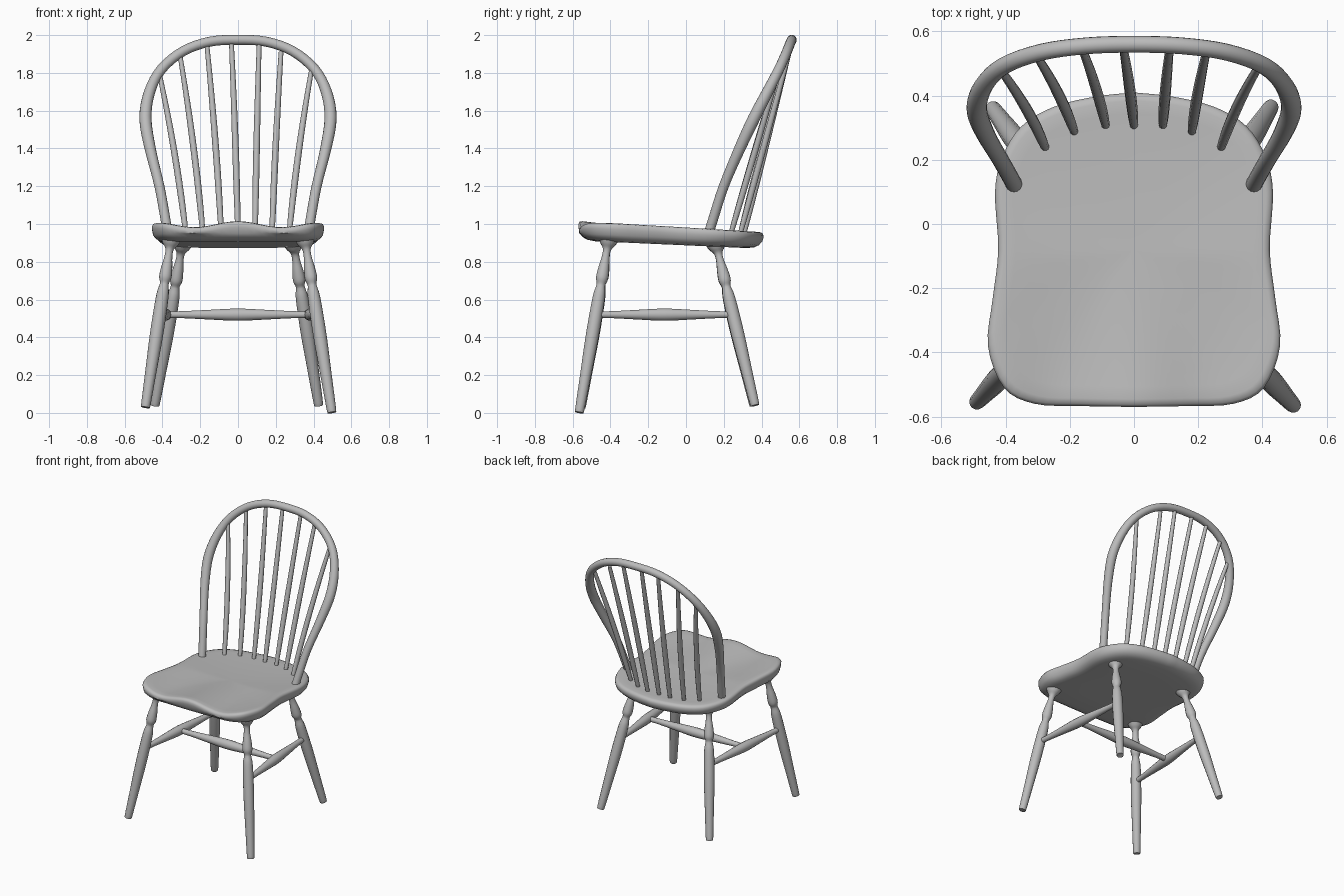
import bpy, bmesh, math
from mathutils import Vector

cube = bpy.data.objects.get("Cube")
if cube:
    bpy.data.objects.remove(cube)

GREY = (0.5, 0.5, 0.5, 1)
mat = bpy.data.materials.new("plain grey")
mat.use_nodes = True
mat.diffuse_color = GREY
bsdf = mat.node_tree.nodes["Principled BSDF"]
bsdf.inputs["Base Color"].default_value = GREY
bsdf.inputs["Roughness"].default_value = 0.6


def spline(pts, steps):
    """Smooth curve through points (Catmull-Rom)."""
    p = [Vector(q) for q in pts]
    p = [2 * p[0] - p[1]] + p + [2 * p[-1] - p[-2]]
    out = []
    for a, b, c, d in zip(p, p[1:], p[2:], p[3:]):
        for i in range(steps):
            t = i / steps
            out.append(0.5 * (2 * b + (c - a) * t + (2 * a - 5 * b + 4 * c - d) * t * t
                              + (3 * b - a - 3 * c + d) * t ** 3))
    return out + [p[-2]]


def loft(name, rings, angle=50):
    """Skin closed rings of points and cap both ends."""
    bm = bmesh.new()
    rows = [[bm.verts.new(v) for v in ring] for ring in rings]
    n = len(rows[0])
    for a, b in zip(rows, rows[1:]):
        for i in range(n):
            j = (i + 1) % n
            bm.faces.new((a[i], a[j], b[j], b[i]))
    bm.faces.new(rows[0])
    bm.faces.new(rows[-1])
    bmesh.ops.recalc_face_normals(bm, faces=bm.faces[:])
    me = bpy.data.meshes.new(name)
    bm.to_mesh(me)
    bm.free()
    me.materials.append(mat)
    ob = bpy.data.objects.new(name, me)
    bpy.context.collection.objects.link(ob)
    bpy.ops.object.select_all(action='DESELECT')
    ob.select_set(True)
    bpy.context.view_layer.objects.active = ob
    bpy.ops.object.shade_smooth_by_angle(angle=math.radians(angle))
    return ob


def tube(name, path, radii, ref, sides=14):
    """Round section swept along a path with a radius at each point."""
    rings = []
    for i, p in enumerate(path):
        t = (path[min(i + 1, len(path) - 1)] - path[max(i - 1, 0)]).normalized()
        u = t.cross(Vector(ref)).normalized()
        v = t.cross(u)
        rings.append([p + radii[i] * (math.cos(a) * u + math.sin(a) * v)
                      for a in (math.tau * k / sides for k in range(sides))])
    return loft(name, rings)


def turned(name, start, end, profile, ref):
    """Straight turned rod; profile holds (fraction along, radius)."""
    a, b = Vector(start), Vector(end)
    prof = spline([(t, r, 0) for t, r in profile], 4)
    return tube(name, [a.lerp(b, q.x) for q in prof], [q.y for q in prof], ref)


# Saddle seat: scaled outline rings over a dished top and bevelled underside
half = [(0, -0.57, 0), (0.17, -0.567, 0), (0.31, -0.56, 0), (0.405, -0.51, 0), (0.455, -0.38, 0),
        (0.44, -0.23, 0), (0.423, -0.08, 0), (0.433, 0.1, 0), (0.41, 0.21, 0),
        (0.35, 0.305, 0), (0.25, 0.365, 0), (0.12, 0.397, 0), (0, 0.41, 0)]
right = spline(half, 4)
outline = right + [Vector((-p.x, p.y, 0)) for p in right[-2:0:-1]]
centre = Vector((0, -0.08, 0))


def top_z(p, r):
    front = min(max((-p.y - 0.1) / 0.45, 0), 1)
    scoop = 0.032 * front * math.sin(math.pi * min(abs(p.x) / 0.46, 1)) ** 2
    return 1.018 - 0.061 * (p.y + 0.57) - scoop - 0.018 * (1 - r * r)


def under_z(p):
    return 0.905 - 0.045 * (p.y + 0.4)


def seat_ring(r, z_rule):
    ring = [centre + (p - centre) * r for p in outline]
    return [Vector((p.x, p.y, z_rule(p))) for p in ring]


rings = [seat_ring(r, lambda p, r=r, d=d: top_z(p, r) - d) for r, d in
         ((0.02, 0), (0.2, 0), (0.4, 0), (0.6, 0), (0.75, 0), (0.87, 0), (0.95, 0),
          (0.985, 0.005), (1, 0.018), (0.998, 0.035))]
rings += [seat_ring(r, lambda p, d=d: under_z(p) + d) for r, d in
          ((0.985, 0.037), (0.95, 0.018), (0.9, 0.006), (0.82, 0), (0.5, 0), (0.02, 0))]
loft("seat", rings, 60)

# Bent back hoop, mirrored about the middle
side = [(0.372, 0.12, 0.95), (0.385, 0.145, 1.03), (0.416, 0.2, 1.2), (0.465, 0.285, 1.4),
        (0.49, 0.36, 1.56), (0.468, 0.432, 1.7), (0.405, 0.493, 1.82),
        (0.29, 0.535, 1.915), (0.15, 0.555, 1.965), (0, 0.56, 1.975)]
hoop = spline(side + [(-x, y, z) for x, y, z in side[-2::-1]], 4)
hoop_radii = [0.026 + 0.006 * math.exp(-((p.z - 1.55) / 0.2) ** 2) for p in hoop]
tube("back_hoop", hoop, hoop_radii, (0, -0.9, 0.4), 16)

# Back spindles fanning up into the hoop: (foot x, foot y, head x, head z)
spindles = [(-0.275, 0.235, -0.415, 1.79), (-0.185, 0.285, -0.305, 1.88),
            (-0.088, 0.305, -0.165, 1.95), (0, 0.305, -0.035, 1.965),
            (0.09, 0.305, 0.112, 1.955), (0.18, 0.285, 0.228, 1.91),
            (0.27, 0.235, 0.39, 1.82)]
for n, (x0, y0, x1, z1) in enumerate(spindles):
    y1 = min(hoop, key=lambda p: (p.x - x1) ** 2 + (p.z - z1) ** 2).y
    a, b = Vector((x0, y0, 0.94)), Vector((x1, y1, z1))
    path, radii = [], []
    for i in range(13):
        t = i / 12
        p = a.lerp(b, t)
        p.x -= 0.3 * (x1 - x0) * t * (1 - t)
        path.append(p)
        radii.append(0.0125 + 0.005 * math.sin(math.pi * t ** 0.7))
    tube(f"spindle_{n + 1}", path, radii, (0, 1, 0), 10)

# Turned splayed legs
leg_profile = [(0, 0.021), (0.02, 0.025), (0.22, 0.03), (0.42, 0.035), (0.58, 0.035), (0.68, 0.032),
               (0.725, 0.025), (0.745, 0.024), (0.78, 0.033), (0.84, 0.029), (0.9, 0.021),
               (0.945, 0.022), (0.975, 0.04), (1, 0.052)]
legs = {"front_left_leg": ((0.497, -0.565, 0.003), (0.355, -0.41, 0.915)),
        "front_right_leg": ((-0.49, -0.555, 0.03), (-0.355, -0.41, 0.915)),
        "back_left_leg": ((0.427, 0.365, 0.04), (0.295, 0.16, 0.89)),
        "back_right_leg": ((-0.44, 0.36, 0.04), (-0.295, 0.16, 0.89))}
for name, (foot, head) in legs.items():
    turned(name, foot, head, leg_profile, (0, 1, 0))


def on_leg(name, z):
    a, b = map(Vector, legs[name])
    return a.lerp(b, (z - a.z) / (b.z - a.z))


# Stretchers: one on each side and one across joining them
rod = [(0, 0.018), (0.12, 0.019), (0.3, 0.026), (0.5, 0.033), (0.7, 0.026), (0.88, 0.019), (1, 0.018)]
mids = []
for s in ("left", "right"):
    a, b = on_leg(f"front_{s}_leg", 0.52), on_leg(f"back_{s}_leg", 0.52)
    turned(f"{s}_stretcher", a, b, rod, (0, 0, 1))
    mids.append(a.lerp(b, 0.5))
turned("cross_stretcher", mids[0], mids[1], rod, (0, 0, 1))
